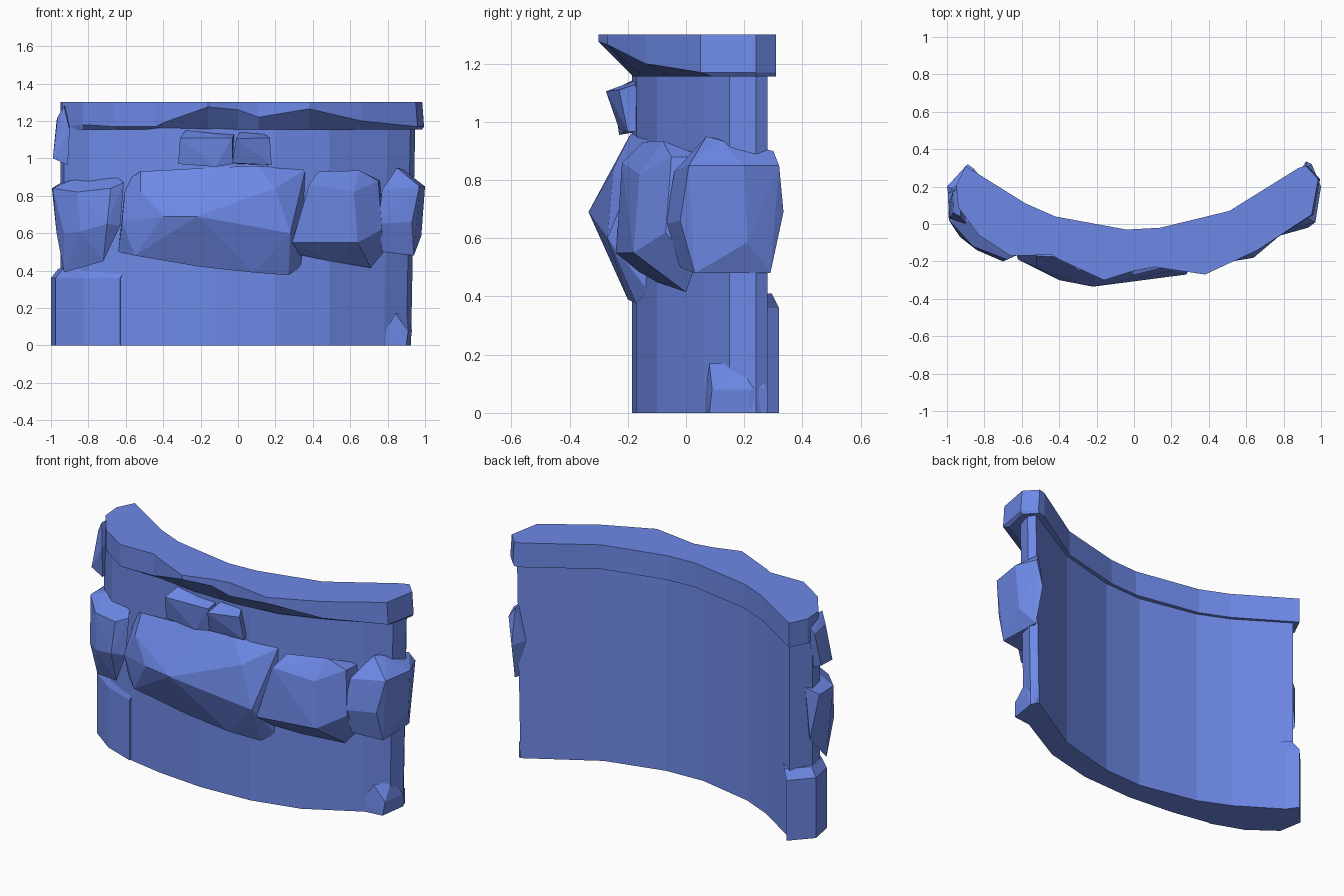
import bpy, bmesh

stone = bpy.data.materials.new("blue_stone")
stone.diffuse_color = (0.155, 0.25, 0.8, 1)


def finish(bm, name):
    bmesh.ops.recalc_face_normals(bm, faces=bm.faces)
    me = bpy.data.meshes.new(name)
    bm.to_mesh(me)
    bm.free()
    me.materials.append(stone)
    ob = bpy.data.objects.new(name, me)
    bpy.context.collection.objects.link(ob)
    return ob


def loft(name, rings):
    """Solid through stacked outlines with equal point counts."""
    bm = bmesh.new()
    loops = [[bm.verts.new(p) for p in r] for r in rings]
    n = len(loops[0])
    for a, b in zip(loops, loops[1:]):
        for i in range(n):
            j = (i + 1) % n
            bm.faces.new((a[i], a[j], b[j], b[i]))
    bm.faces.new(loops[0])
    bm.faces.new(loops[-1])
    bm.normal_update()
    return finish(bm, name)


def rock(name, pts):
    """Faceted stone: convex hull of a few corner points."""
    bm = bmesh.new()
    for p in pts:
        bm.verts.new(p)
    bmesh.ops.convex_hull(bm, input=bm.verts)
    bmesh.ops.delete(bm, geom=[v for v in bm.verts if not v.link_faces], context='VERTS')
    bmesh.ops.dissolve_limit(bm, angle_limit=0.05, verts=bm.verts, edges=bm.edges)
    return finish(bm, name)


# curved wall body, leaning slightly outward at the right end
back = [(0.90, 0.28), (0.51, 0.05), (0.16, -0.04), (-0.08, -0.05), (-0.42, 0.02), (-0.60, 0.10), (-0.88, 0.28)]
front = [(-0.95, 0.16), (-0.93, 0.06), (-0.80, -0.05), (-0.62, -0.12), (-0.40, -0.16), (-0.12, -0.185),
         (0.20, -0.17), (0.49, -0.10), (0.78, 0.06), (0.90, 0.15), (0.925, 0.24)]
wall = back + front
loft("wall", [[(x, y, 0) for x, y in wall],
              [(x * (1.025 if x > 0.7 else 1.0), y, 1.2) for x, y in wall]])

# low step at the left end
step = [(-0.89, 0.32), (-1.0, 0.20), (-0.975, 0.06), (-0.82, -0.055), (-0.63, -0.125), (-0.60, -0.05), (-0.75, 0.12)]
loft("left_step", [[(x, y, 0) for x, y in step],
                   [(x, y, 0.36) for x, y in step],
                   [(x * 0.96, y * 0.92, 0.41) for x, y in step]])

# coping slab: x, y of top edge, height of lip, inset of the underside
cap_back = [(0.92, 0.31), (0.88, 0.30), (0.51, 0.07), (0.14, -0.02), (-0.04, -0.03),
            (-0.42, 0.04), (-0.58, 0.11), (-0.90, 0.31)]
cap_front = [(-0.95, 0.21, 1.17, 0), (-0.94, 0.09, 1.17, 0), (-0.83, -0.06, 1.18, 0.02),
             (-0.66, -0.17, 1.17, 0.03), (-0.44, -0.165, 1.17, 0.02), (-0.40, -0.19, 1.19, 0.04),
             (-0.16, -0.30, 1.275, 0.12), (0.0, -0.25, 1.26, 0.07), (0.11, -0.23, 1.22, 0.05),
             (0.38, -0.27, 1.265, 0.12), (0.66, -0.14, 1.20, 0.09), (0.95, 0.05, 1.17, 0.04),
             (0.985, 0.24, 1.17, 0)]
cap = [(x, y, 1.17, 0) for x, y in cap_back] + cap_front
loft("coping", [[(x, y, 1.30) for x, y, z, d in cap],
                [(x * (1.01 if x > 0.9 else 1), y, z) for x, y, z, d in cap],
                [(x, y + d, 1.155) for x, y, z, d in cap]])

# long central boulder
rock("centre_boulder", [
    (-0.60, -0.10, 0.88), (-0.52, -0.17, 0.93), (-0.15, -0.19, 0.95), (0.10, -0.19, 0.96), (0.36, -0.13, 0.94),
    (-0.62, -0.19, 0.66), (-0.40, -0.30, 0.69), (-0.22, -0.335, 0.69), (0.28, -0.27, 0.60), (0.20, -0.25, 0.84),
    (-0.52, -0.23, 0.82), (-0.64, -0.12, 0.50), (-0.55, -0.20, 0.48), (-0.20, -0.20, 0.42), (0.08, -0.20, 0.39),
    (0.27, -0.17, 0.375), (0.34, -0.13, 0.42), (0.30, -0.12, 0.70), (-0.58, -0.08, 0.6)])

# right-hand boulders
rock("right_boulder", [
    (0.29, -0.24, 0.55), (0.64, -0.18, 0.55), (0.77, -0.07, 0.62), (0.71, 0.0, 0.415), (0.30, -0.17, 0.49),
    (0.38, -0.22, 0.86), (0.43, -0.15, 0.93), (0.65, -0.08, 0.935), (0.75, -0.05, 0.88), (0.62, -0.16, 0.82),
    (0.50, -0.10, 0.45), (0.78, 0.03, 0.50), (0.50, -0.05, 0.7), (0.76, 0.06, 0.88)])
rock("right_end_boulder", [
    (0.75, -0.07, 0.65), (0.77, -0.04, 0.83), (0.85, 0.07, 0.95), (0.89, 0.12, 0.935), (0.97, 0.01, 0.85),
    (1.0, 0.20, 0.85), (0.95, 0.32, 0.85), (0.92, 0.335, 0.69), (0.98, 0.21, 0.585), (0.94, 0.03, 0.48),
    (0.77, -0.02, 0.50), (0.93, 0.29, 0.48), (0.92, 0.30, 0.90), (0.88, 0.27, 0.70), (0.93, -0.02, 0.66)])

# left-hand boulder
rock("left_boulder", [
    (-0.99, 0.02, 0.84), (-0.995, 0.16, 0.84), (-0.93, 0.20, 0.88), (-0.96, 0.20, 0.58), (-0.97, 0.03, 0.60),
    (-0.93, -0.07, 0.60), (-0.84, -0.14, 0.61), (-0.70, -0.20, 0.65), (-0.68, -0.19, 0.84), (-0.61, -0.16, 0.87),
    (-0.63, -0.16, 0.64), (-0.72, -0.12, 0.45), (-0.93, 0.0, 0.39), (-0.66, -0.08, 0.91), (-0.90, 0.02, 0.88),
    (-0.86, -0.12, 0.82)])

# small stones under the coping, at the top left end and at the right foot
rock("upper_left_stone", [
    (-0.32, -0.22, 0.97), (-0.31, -0.25, 1.11), (-0.03, -0.24, 1.11), (-0.03, -0.21, 0.97), (-0.12, -0.23, 0.955),
    (-0.28, -0.17, 1.15), (-0.02, -0.17, 1.13), (-0.30, -0.14, 0.97), (-0.03, -0.14, 0.97)])
rock("upper_right_stone", [
    (-0.03, -0.23, 0.975), (-0.01, -0.275, 1.105), (0.17, -0.23, 1.11), (0.18, -0.20, 0.965),
    (0.01, -0.18, 1.14), (0.14, -0.17, 1.13), (-0.02, -0.15, 0.97), (0.17, -0.15, 0.97)])
rock("end_stone", [
    (-0.99, 0.03, 1.0), (-0.985, 0.13, 1.0), (-0.91, 0.02, 0.965), (-0.965, 0.06, 1.22), (-0.97, 0.17, 1.20),
    (-0.93, 0.04, 1.28), (-0.91, 0.20, 1.28), (-0.90, 0.0, 1.15), (-0.92, 0.16, 0.98)])
rock("foot_stone", [
    (0.78, 0.065, 0), (0.78, 0.065, 0.06), (0.84, 0.08, 0.17), (0.90, 0.16, 0.17), (0.91, 0.09, 0.08), (0.90, 0.08, 0),
    (0.91, 0.20, 0.15), (0.93, 0.22, 0.08), (0.92, 0.22, 0), (0.91, 0.28, 0.09), (0.91, 0.28, 0), (0.85, 0.18, 0)])
